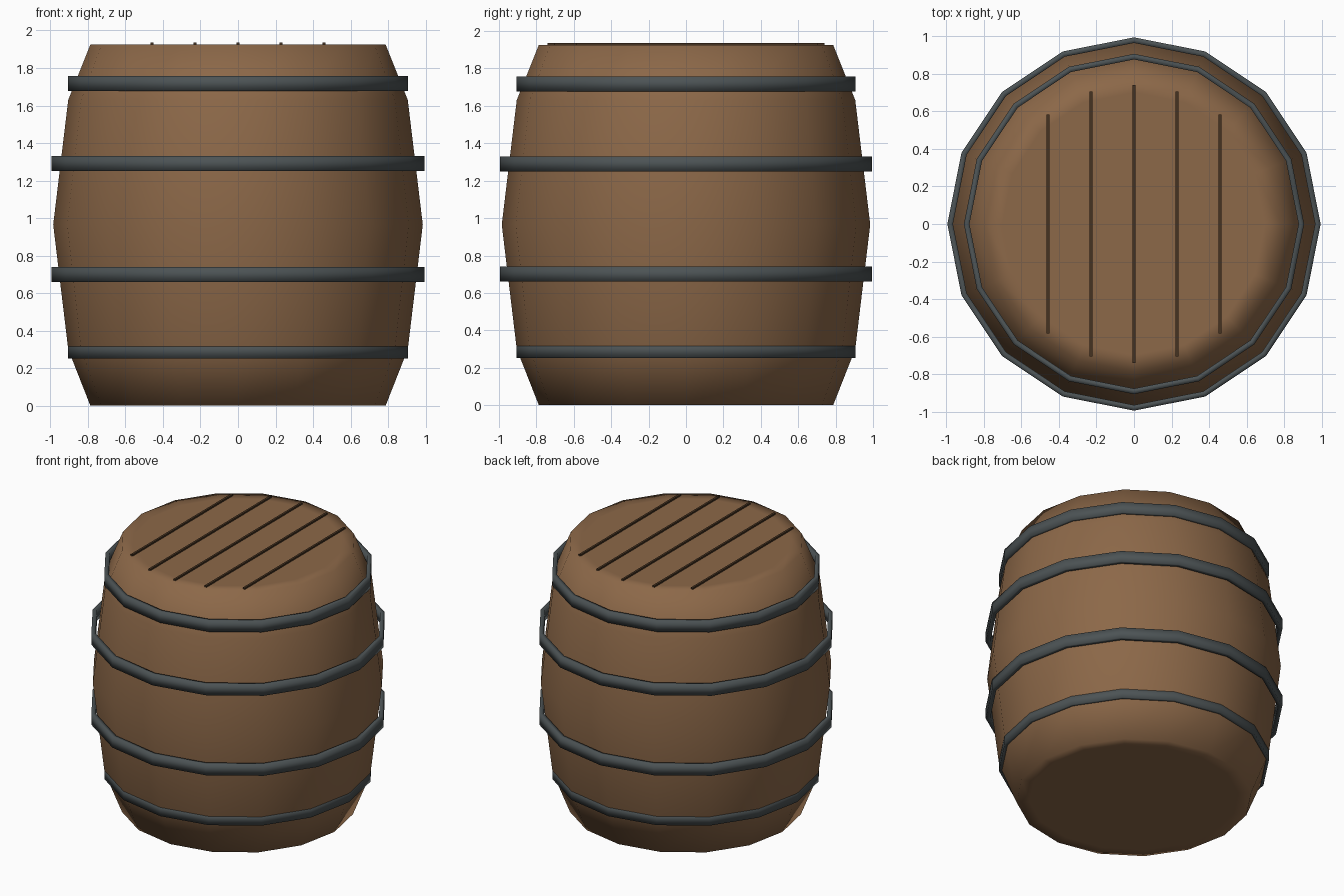
import bpy, bmesh
from math import cos, sin, tau

SIDES = 16

cube = bpy.data.objects.get("Cube")
if cube:
    bpy.data.objects.remove(cube, do_unlink=True)


def material(name, rgb):
    mat = bpy.data.materials.new(name)
    mat.use_nodes = True
    mat.diffuse_color = (*rgb, 1)
    bsdf = next(n for n in mat.node_tree.nodes if n.type == 'BSDF_PRINCIPLED')
    bsdf.inputs["Base Color"].default_value = (*rgb, 1)
    return mat


wood = material("oak brown", (0.262, 0.138, 0.065))
iron = material("dark iron", (0.072, 0.086, 0.09))
seam = material("dark seam brown", (0.06, 0.032, 0.015))


def lathe(name, profile, mat, closed=False, smooth=True):
    """Spin (radius, height) points about z; open profiles get end caps."""
    bm = bmesh.new()
    rings = [[bm.verts.new((r * cos(tau * i / SIDES), r * sin(tau * i / SIDES), z))
              for i in range(SIDES)] for r, z in profile]
    pairs = list(zip(rings, rings[1:]))
    if closed:
        pairs.append((rings[-1], rings[0]))
    else:
        bm.faces.new(rings[0])
        bm.faces.new(rings[-1])
    for a, b in pairs:
        for i in range(SIDES):
            j = (i + 1) % SIDES
            bm.faces.new((a[i], a[j], b[j], b[i]))
    bmesh.ops.recalc_face_normals(bm, faces=bm.faces)
    for f in bm.faces:
        f.smooth = smooth
    mesh = bpy.data.meshes.new(name)
    bm.to_mesh(mesh)
    bm.free()
    mesh.materials.append(mat)
    obj = bpy.data.objects.new(name, mesh)
    bpy.context.collection.objects.link(obj)
    return obj


# Bulging body, with an inner ring on each lid so the rim shades softly
lathe("barrel_body", [(0.70, 0), (0.787, 0), (0.905, 0.3), (0.985, 0.965),
                      (0.905, 1.63), (0.787, 1.925), (0.70, 1.925)], wood)

# Iron hoops standing slightly off the staves
hoops = {"bottom_hoop": (0.907, 0.292), "lower_hoop": (0.995, 0.7),
         "upper_hoop": (0.995, 1.29), "top_hoop": (0.907, 1.718)}
for name, (r, z) in hoops.items():
    lathe(name, [(r - 0.03, z - 0.04), (r, z - 0.04), (r, z + 0.04), (r - 0.03, z + 0.04)],
          iron, closed=True)

# Plank seams on the lid
for i, half in enumerate((0.585, 0.705, 0.74, 0.705, 0.585)):
    bpy.ops.mesh.primitive_cube_add(size=1, location=((i - 2) * 0.229, 0, 1.927))
    strip = bpy.context.object
    strip.name = f"lid_seam_{i + 1}"
    strip.scale = (0.016, 2 * half, 0.018)
    bpy.ops.object.transform_apply(location=False, rotation=False, scale=True)
    strip.data.materials.append(seam)
